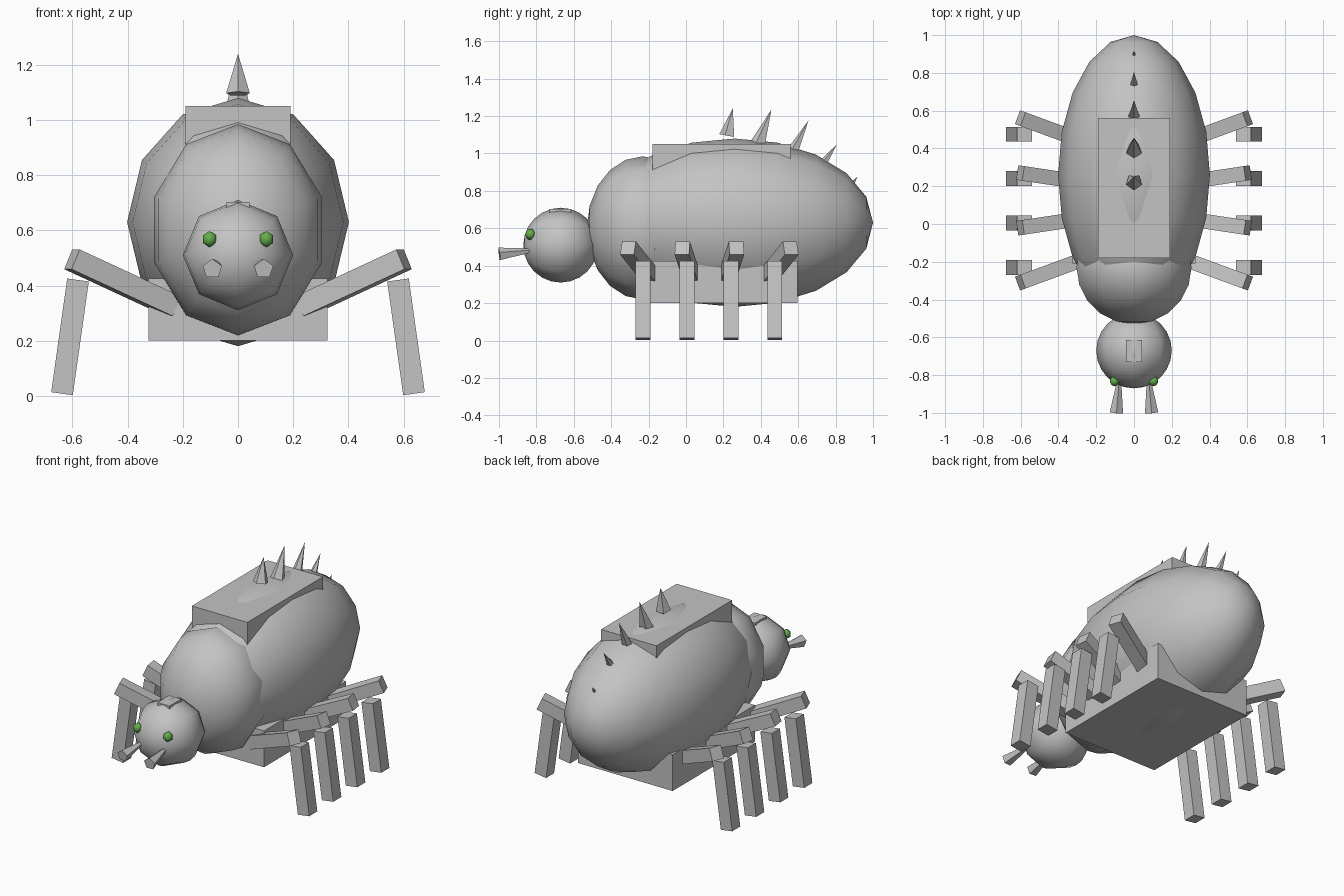
import bpy, bmesh, math
from mathutils import Vector, Matrix

if "Cube" in bpy.data.objects:
    bpy.data.objects.remove(bpy.data.objects["Cube"])


def material(name, rgb):
    m = bpy.data.materials.new(name)
    m.diffuse_color = (*rgb, 1)
    m.use_nodes = True
    m.node_tree.nodes["Principled BSDF"].inputs["Base Color"].default_value = m.diffuse_color
    return m


GREY = material("shell grey", (0.55, 0.55, 0.55))
GREEN = material("eye green", (0.13, 0.42, 0.07))


def finish(name, bm, mat, smooth=False):
    bmesh.ops.recalc_face_normals(bm, faces=bm.faces)
    me = bpy.data.meshes.new(name)
    for f in bm.faces:
        f.smooth = smooth
    bm.to_mesh(me)
    bm.free()
    me.materials.append(mat)
    ob = bpy.data.objects.new(name, me)
    bpy.context.collection.objects.link(ob)
    return ob


def ellipsoid(name, centre, radii, segments, rings, mat=GREY):
    """Sphere with its poles along y, stretched to the given radii."""
    bm = bmesh.new()
    bmesh.ops.create_uvsphere(bm, u_segments=segments, v_segments=rings, radius=1,
                              matrix=Matrix.Rotation(math.pi / 2, 4, 'X'))
    bmesh.ops.scale(bm, vec=radii, verts=bm.verts)
    bmesh.ops.translate(bm, vec=centre, verts=bm.verts)
    return finish(name, bm, mat, True)


def box(name, low, high):
    low, high = Vector(low), Vector(high)
    bm = bmesh.new()
    bmesh.ops.create_cube(bm, size=1)
    bmesh.ops.scale(bm, vec=high - low, verts=bm.verts)
    bmesh.ops.translate(bm, vec=(low + high) / 2, verts=bm.verts)
    return finish(name, bm, GREY)


def beam(name, a, b, width):
    """Square bar between two points."""
    a, b = Vector(a), Vector(b)
    bm = bmesh.new()
    bmesh.ops.create_cube(bm, size=1)
    bmesh.ops.scale(bm, vec=(width, width, (b - a).length), verts=bm.verts)
    # keep one pair of faces level along the bar
    z = (b - a).normalized()
    side = Vector((0, 0, 1)).cross(z).normalized()
    rot = Matrix((side, z.cross(side), z)).transposed().to_4x4()
    bm.transform(Matrix.Translation((a + b) / 2) @ rot)
    return finish(name, bm, GREY)


def spike(name, base, tip, radius):
    """Five-sided cone from a base centre to a tip."""
    base, tip = Vector(base), Vector(tip)
    d = tip - base
    bm = bmesh.new()
    bmesh.ops.create_cone(bm, cap_ends=True, segments=5, radius1=radius,
                          radius2=0, depth=d.length)
    bm.transform(Matrix.Translation((base + tip) / 2)
                 @ d.to_track_quat('Z', 'Y').to_matrix().to_4x4())
    return finish(name, bm, GREY)


# Body
ellipsoid("abdomen", (0, 0.26, 0.63), (0.402, 0.74, 0.45), 12, 10)
ellipsoid("thorax", (0, -0.23, 0.602), (0.32, 0.30, 0.383), 10, 10)
ellipsoid("head", (0, -0.67, 0.51), (0.2, 0.2, 0.2), 8, 12)

# Plates
box("back_plate", (-0.19, -0.18, 0.85), (0.19, 0.56, 1.05))
box("belly_plate", (-0.325, -0.21, 0.2), (0.325, 0.595, 0.425))
box("head_plate", (-0.042, -0.73, 0.6), (0.042, -0.615, 0.702))

# Back spikes: base y, base z, tip y, tip z, radius
for i, (y0, z0, y1, z1, r) in enumerate([
        (0.222, 1.095, 0.25, 1.24, 0.045),
        (0.385, 1.045, 0.457, 1.235, 0.045),
        (0.56, 0.985, 0.655, 1.177, 0.038),
        (0.712, 0.915, 0.807, 1.05, 0.03),
        (0.862, 0.80, 0.918, 0.877, 0.024)]):
    spike(f"back_spike_{i + 1}", (0, y0, z0), (0, y1, z1), r)

# Legs: foot y, knee y, hip y for each pair
LEGS = [(-0.23, -0.31, -0.175), (0.005, -0.02, 0.035),
        (0.24, 0.27, 0.215), (0.475, 0.56, 0.425)]
for s, side in ((-1, "left"), (1, "right")):
    for i, (foot, knee, hip) in enumerate(LEGS):
        beam(f"{side}_upper_leg_{i + 1}", (s * 0.235, hip, 0.325), (s * 0.602, knee, 0.495), 0.078)
        beam(f"{side}_lower_leg_{i + 1}", (s * 0.638, foot, 0.008), (s * 0.58, foot, 0.42), 0.079)
    # Face
    ellipsoid(f"{side}_eye", (s * 0.103, -0.832, 0.568), (0.028, 0.027, 0.031), 6, 5, GREEN)
    spike(f"{side}_fang", (s * 0.093, -0.998, 0.46), (s * 0.072, -0.75, 0.49), 0.037)
